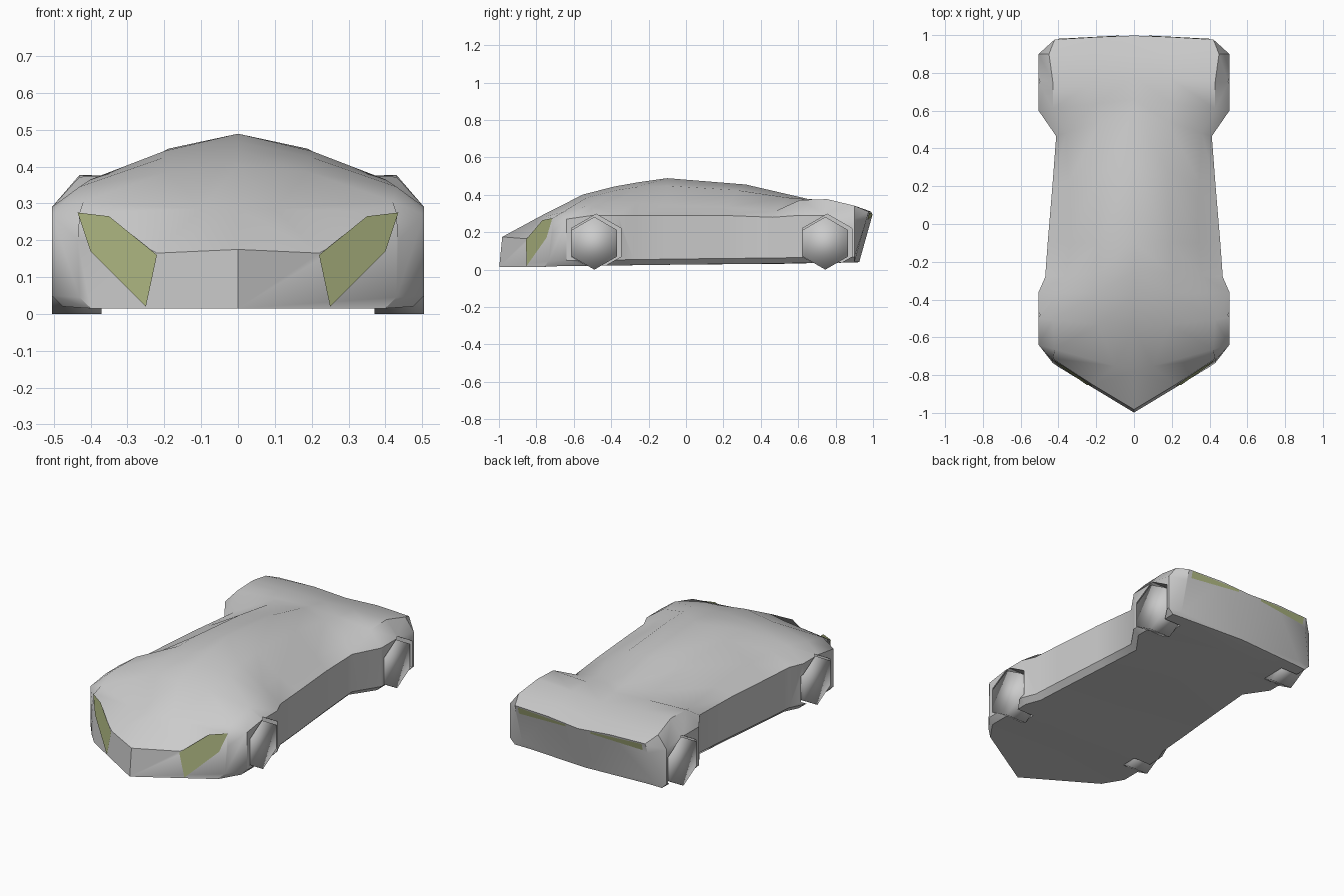
import bpy, bmesh, math

if "Cube" in bpy.data.objects:
    bpy.data.objects.remove(bpy.data.objects["Cube"])

def make_obj(name, verts, faces, angle=40, mat=None):
    me = bpy.data.meshes.new(name)
    bm = bmesh.new()
    vs = [bm.verts.new(v) for v in verts]
    for f in faces:
        bm.faces.new([vs[i] for i in f])
    bmesh.ops.recalc_face_normals(bm, faces=bm.faces)
    bm.to_mesh(me)
    bm.free()
    ob = bpy.data.objects.new(name, me)
    bpy.context.collection.objects.link(ob)
    if mat:
        me.materials.append(mat)
    smooth(ob, angle)
    return ob

def smooth(ob, angle):
    bpy.ops.object.select_all(action='DESELECT')
    ob.select_set(True)
    bpy.context.view_layer.objects.active = ob
    bpy.ops.object.shade_smooth_by_angle(angle=math.radians(angle))

def apply(ob):
    bpy.context.view_layer.objects.active = ob
    for m in list(ob.modifiers):
        bpy.ops.object.modifier_apply(modifier=m.name)

def hexagon(name, x0, x1, y, z, r, angle=100):
    ring = [(y + r * math.cos(math.radians(90 + 60 * k)),
             z + r * math.sin(math.radians(90 + 60 * k))) for k in range(6)]
    verts = [(x, a, b) for x in (x0, x1) for a, b in ring]
    faces = [(k, (k + 1) % 6, (k + 1) % 6 + 6, k + 6) for k in range(6)]
    faces += [tuple(range(6)), tuple(range(6, 12))]
    return make_obj(name, verts, faces, angle)

# Body stations: centre y, side y, half width, bottom, belt,
# shoulder x/z, roof edge x/z, centre z, forward lean
stations = [
    (-1.00, -.74, .43, .015, .20, .43, .275, .22, .165, .175, .10),
    (-.78, -.64, .505, .02, .27, .42, .305, .10, .285, .285, 0),
    (-.55, -.50, .505, .02, .29, .43, .345, .19, .385, .402, 0),
    (-.38, -.36, .505, .022, .29, .40, .365, .20, .425, .445, 0),
    (-.25, -.28, .470, .024, .29, .36, .355, .20, .442, .468, 0),
    (-.10, -.10, .457, .026, .29, .34, .345, .19, .448, .489, 0),
    (.32, .20, .432, .03, .29, .345, .335, .18, .425, .455, 0),
    (.60, .465, .412, .032, .28, .36, .315, .18, .385, .390, 0),
    (.66, .60, .505, .035, .29, .43, .372, .20, .378, .376, 0),
    (.78, .75, .505, .036, .29, .43, .377, .20, .372, .362, 0),
    (.90, .90, .505, .038, .27, .45, .342, .20, .340, .328, 0),
    (.915, .89, .42, .04, .25, .42, .31, .20, .31, .295, .28),
]
verts, faces = [], []
for yc, ys, w, zb, belt, xs, zs, xr, zr, zc, lean in stations:
    half = [(0, zb), (w - .03, zb), (w, zb + .03), (w, belt),
            (xs, zs), (xr, zr), (0, zc)]
    if xs == w:
        half[3] = (w + .005, belt)
    verts += [(x, yc + (ys - yc) * x / w + lean * z, z) for x, z in half]
n, last = 7, len(stations) - 1
for s in range(last):
    for i in range(n - 1):
        a = s * n + i
        faces.append((a, a + 1, a + n + 1, a + n))
faces += [tuple(range(n)), tuple(range(last * n, last * n + n))]
body = make_obj("car_body", verts, faces)
m = body.modifiers.new("mirror", 'MIRROR')
m.use_clip = True
apply(body)

# Wheel arches cut from the body, and six-sided wheels
for label, y in (("front", -.49), ("rear", .745)):
    for side, sgn in (("right", 1), ("left", -1)):
        cut = hexagon("arch_cutter", sgn * .365, sgn * .6, y + .01, .145, .152)
        cut.hide_render = True
        b = body.modifiers.new("arch", 'BOOLEAN')
        b.operation, b.solver, b.object = 'DIFFERENCE', 'EXACT', cut
        apply(body)
        bpy.data.objects.remove(cut)
        hexagon(f"{label}_{side}_wheel", sgn * .37, sgn * .505, y, .141, .141)
smooth(body, 40)

# Lights: thin panels lying on the nose and tail walls
olive = bpy.data.materials.new("light_olive")
olive.diffuse_color = (.42, .47, .22, 1)
olive.use_nodes = True
olive.node_tree.nodes["Principled BSDF"].inputs["Base Color"].default_value = olive.diffuse_color

def light(name, outline, station, off):
    yc, ys, w, lean = station[0], station[1], station[2], station[-1]
    for side, sgn in (("right", 1), ("left", -1)):
        pts = [(sgn * x, yc + (ys - yc) * x / w + lean * z + off, z)
               for x, z in outline]
        make_obj(f"{side}_{name}", pts, [tuple(range(len(pts)))], 40, olive)
        me = bpy.data.objects[f"{side}_{name}"].data
        if me.polygons[0].normal.y * off < 0:
            me.flip_normals()

light("headlight", [(.435, .275), (.35, .265), (.22, .16), (.25, .02), (.40, .17)],
      stations[0], -.005)
light("tail_light", [(.40, .265), (.40, .305), (.08, .297), (.08, .285)],
      stations[-1], .004)
